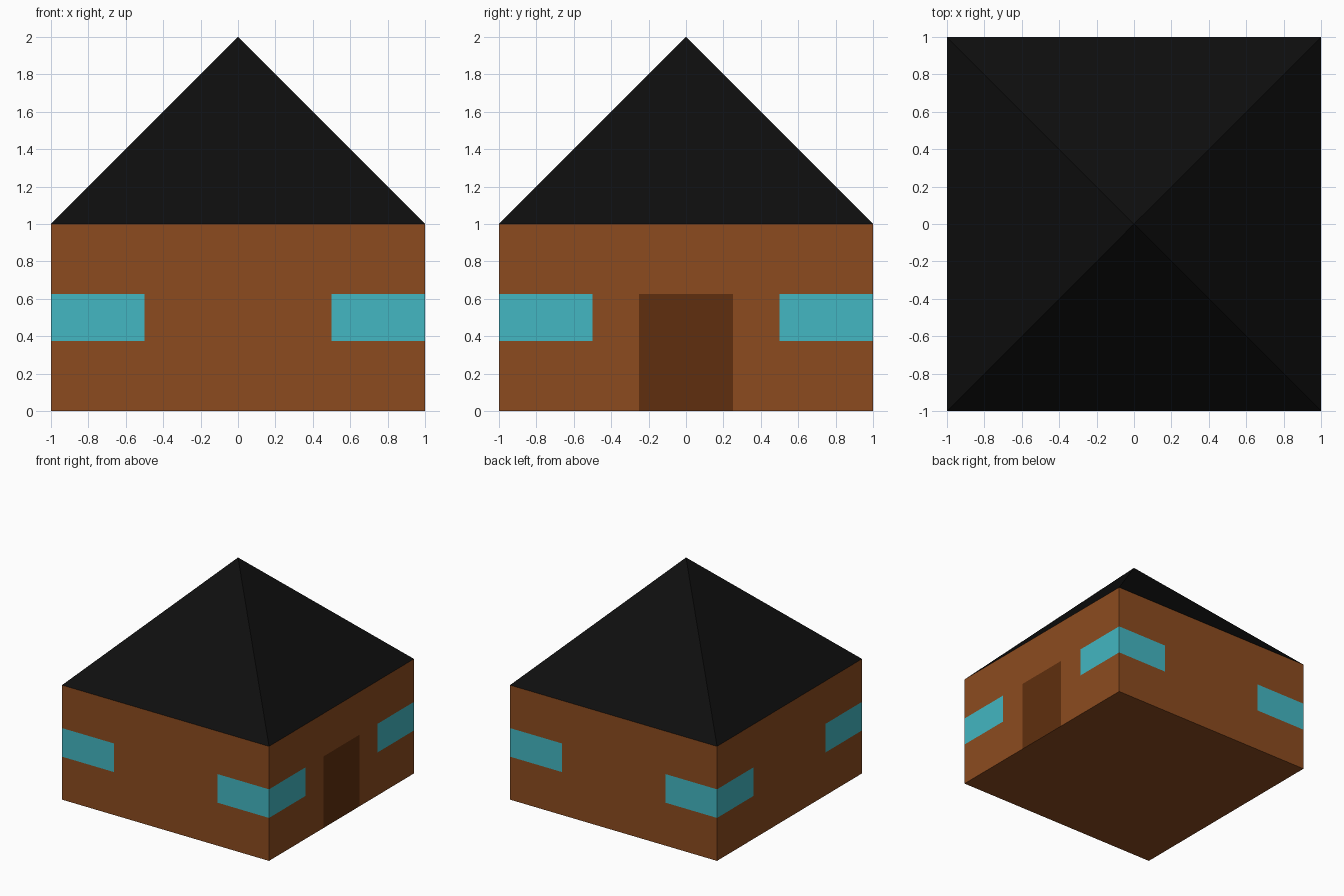
import bpy
import bmesh

if "Cube" in bpy.data.objects:
    bpy.data.objects.remove(bpy.data.objects["Cube"])


def material(name, rgb):
    """Material from 0-255 display colour."""
    mat = bpy.data.materials.new(name)
    linear = [((c / 255 + 0.055) / 1.055) ** 2.4 if c > 10 else c / 255 / 12.92 for c in rgb]
    mat.diffuse_color = (*linear, 1)
    mat.use_nodes = True
    mat.node_tree.nodes["Principled BSDF"].inputs["Base Color"].default_value = mat.diffuse_color
    return mat


def add_object(name, bm, mats):
    mesh = bpy.data.meshes.new(name)
    bm.to_mesh(mesh)
    bm.free()
    for mat in mats:
        mesh.materials.append(mat)
    obj = bpy.data.objects.new(name, mesh)
    bpy.context.collection.objects.link(obj)
    return obj


brick = material("wall_brown", (140, 75, 31))
glass = material("window_teal", (67, 183, 194))
wood = material("door_brown", (96, 47, 14))
slate = material("roof_black", (14, 14, 14))

# House body: a box scored along the window and door edges
bm = bmesh.new()
bmesh.ops.create_cube(bm, size=1)
for v in bm.verts:
    v.co = (v.co.x * 2, v.co.y * 2, v.co.z + 0.5)
cuts = [(0, -0.5), (0, 0.5), (1, -0.5), (1, -0.25), (1, 0.25), (1, 0.5),
        (2, 0.375), (2, 0.625)]
for axis, pos in cuts:
    point, normal = [0, 0, 0], [0, 0, 0]
    point[axis], normal[axis] = pos, 1
    bmesh.ops.bisect_plane(bm, geom=bm.verts[:] + bm.edges[:] + bm.faces[:],
                           plane_co=point, plane_no=normal)

# Flush corner windows on every side, door on the right side
for f in bm.faces:
    c = f.calc_center_median()
    if abs(f.normal.z) > 0.5:
        continue
    along = c.y if abs(f.normal.x) > 0.5 else c.x
    if abs(along) > 0.5 and 0.375 < c.z < 0.625:
        f.material_index = 1
    elif f.normal.x > 0.5 and abs(along) < 0.25 and c.z < 0.625:
        f.material_index = 2

# The roof closes the top of the box
lid = [f for f in bm.faces if f.normal.z > 0.5]
bmesh.ops.delete(bm, geom=lid, context='FACES')
add_object("house_walls", bm, [brick, glass, wood])

# Pyramid roof
bm = bmesh.new()
apex = bm.verts.new((0, 0, 2))
eaves = [bm.verts.new((x, y, 1)) for x, y in ((-1, -1), (1, -1), (1, 1), (-1, 1))]
for i in range(4):
    bm.faces.new((eaves[i], eaves[(i + 1) % 4], apex))
add_object("roof", bm, [slate])
